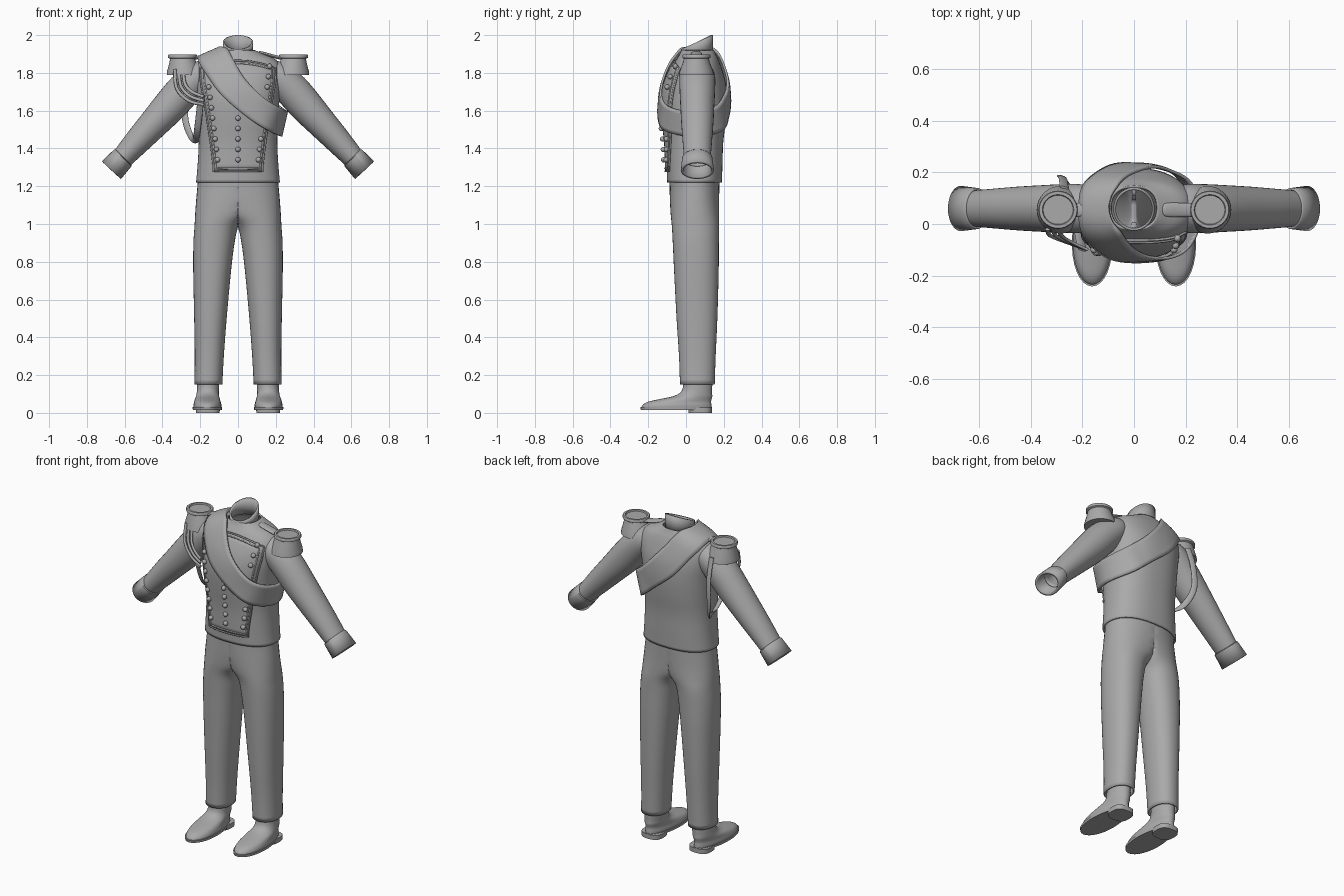
import bpy, bmesh, math
from mathutils import Vector
from mathutils.bvhtree import BVHTree

if "Cube" in bpy.data.objects:
    bpy.data.objects.remove(bpy.data.objects["Cube"])

cloth = bpy.data.materials.new("plain grey")
cloth.use_nodes = True
grey = (0.4, 0.4, 0.4, 1)
cloth.diffuse_color = grey
cloth.node_tree.nodes["Principled BSDF"].inputs["Base Color"].default_value = grey

UP = Vector((0, 0, 1))
BACK = Vector((0, 1, 0))


def finish(name, bm, thickness=0, angle=40, offset=-1):
    """Turn a bmesh into a smooth shaded object, optionally with thickness."""
    bmesh.ops.recalc_face_normals(bm, faces=bm.faces)
    mesh = bpy.data.meshes.new(name)
    bm.to_mesh(mesh)
    bm.free()
    obj = bpy.data.objects.new(name, mesh)
    bpy.context.collection.objects.link(obj)
    mesh.materials.append(cloth)
    bpy.ops.object.select_all(action='DESELECT')
    obj.select_set(True)
    bpy.context.view_layer.objects.active = obj
    bpy.ops.object.shade_smooth_by_angle(angle=math.radians(angle))
    if thickness:
        solid = obj.modifiers.new("thickness", 'SOLIDIFY')
        solid.thickness = thickness
        solid.offset = offset
    return obj


def spline(rows, steps, closed=False):
    """Smooth curve through rows of any number of components."""
    n = len(rows)
    pick = lambda i: rows[i % n] if closed else rows[max(0, min(n - 1, i))]
    out = []
    for i in range(n if closed else n - 1):
        for s in range(steps):
            t = s / steps
            out.append([b + t / 2 * (c - a + t * (2*a - 5*b + 4*c - d + t * (3*b - a - 3*c + d)))
                        for a, b, c, d in zip(pick(i - 1), pick(i), pick(i + 1), pick(i + 2))])
    return out if closed else out + [list(rows[-1])]


def skin(bm, rings, closed=False, wrap=True):
    """Bridge equal length rings of points with quads."""
    verts = [[bm.verts.new(p) for p in ring] for ring in rings]
    n = len(rings[0])
    for i in range(len(rings) if closed else len(rings) - 1):
        a, b = verts[i], verts[(i + 1) % len(rings)]
        for j in range(n if wrap else n - 1):
            k = (j + 1) % n
            bm.faces.new((a[j], a[k], b[k], b[j]))
    return verts


def sweep(name, rows, ref=BACK, axis=None, sides=32, steps=4, power=1.0, caps=False,
          closed=False, thickness=0, taper=0, mirror=False, clamp=False, angle=40):
    """Loft ellipses along rows of (x, y, z, width radius, depth radius)."""
    rows = spline(rows, steps, closed) if steps > 1 else rows
    pts = [Vector(r[:3]) for r in rows]
    n, rings = len(pts), []
    for i, r in enumerate(rows):
        if closed:
            t = pts[(i + 1) % n] - pts[i - 1]
        else:
            t = pts[min(i + 1, n - 1)] - pts[max(i - 1, 0)]
        t = axis or t.normalized()
        v = (ref - t * ref.dot(t)).normalized()
        u = v.cross(t)
        ring = []
        for j in range(sides):
            c, s = math.cos(math.tau * j / sides), math.sin(math.tau * j / sides)
            c = math.copysign(abs(c) ** power, c) * (1 - taper * s)
            s = math.copysign(abs(s) ** power, s)
            p = pts[i] + u * c * r[3] + v * s * r[4]
            if clamp:
                p.x = max(p.x, 0)
            ring.append(p)
        rings.append(ring)
    bm = bmesh.new()
    verts = skin(bm, rings, closed)
    if caps:
        bm.faces.new(verts[0])
        bm.faces.new(verts[-1])
    if clamp:
        inner = [f for f in bm.faces if all(v.co.x < 1e-5 for v in f.verts)]
        bmesh.ops.delete(bm, geom=inner, context='FACES')
    obj = finish(name, bm, thickness, angle)
    if mirror:
        m = obj.modifiers.new("mirror", 'MIRROR')
        m.use_clip = True
    return obj


# Coat body
coat = sweep("coat_body", [
    (0, .045, 1.22, .222, .145), (0, .045, 1.31, .214, .148), (0, .045, 1.43, .208, .152),
    (0, .045, 1.55, .212, .166), (0, .045, 1.66, .22, .172), (0, .05, 1.75, .232, .16),
    (0, .055, 1.82, .235, .135), (0, .06, 1.87, .2, .112), (0, .062, 1.90, .135, .095),
    (0, .062, 1.92, .09, .086)], axis=UP, sides=64, power=.85, thickness=.01)
body = BVHTree.FromPolygons([v.co for v in coat.data.vertices],
                            [p.vertices[:] for p in coat.data.polygons])


def on_front(x, z, lift=0):
    """Point on the front of the coat."""
    hit, normal, _, _ = body.ray_cast(Vector((x, -2, z)), BACK)
    return hit - BACK * lift


def outside(p, gap):
    """Push a point clear of the coat."""
    p = Vector(p)
    near, normal, _, _ = body.find_nearest(p)
    if normal.dot(near - Vector((0, .05, near.z - .05))) < 0:
        normal = -normal
    return near + normal * gap if (p - near).dot(normal) < gap else p


# Standing collar with a slanted rim
bm = bmesh.new()
collar = []
for h in (0, .5, 1):
    ring = []
    for j in range(40):
        c, s = math.cos(math.tau * j / 40), math.sin(math.tau * j / 40)
        top = 1.963 + .037 * s
        ring.append((.08 * c, .058 + .084 * s, 1.90 + (top - 1.90) * h))
    collar.append(ring)
skin(bm, collar)
finish("collar", bm, .01)

# Sleeves and cuffs
sweep("sleeve", [(.17, .06, 1.80, .07, .085), (.215, .06, 1.775, .085, .095), (.285, .06, 1.71, .092, .094),
                 (.36, .06, 1.625, .09, .09), (.445, .06, 1.532, .08, .085), (.53, .06, 1.44, .07, .078),
                 (.62, .06, 1.34, .057, .07)], thickness=.008, mirror=True)
sweep("cuff", [(.607, .06, 1.353, .06, .075), (.61, .06, 1.35, .064, .08),
               (.67, .06, 1.285, .069, .088)], steps=1, thickness=.014, mirror=True)

# Trousers
sweep("trousers", [(0, .045, 1.25, .212, .132), (0, .045, 1.2, .215, .132), (.035, .045, 1.12, .187, .13),
                   (.075, .047, 1.05, .152, .128), (.112, .05, .99, .118, .125), (.127, .052, .9, .109, .122),
                   (.137, .055, .75, .1, .118), (.146, .058, .5, .086, .108), (.152, .06, .3, .077, .097),
                   (.157, .06, .15, .074, .092)],
      axis=UP, thickness=.008, mirror=True, clamp=True, sides=40, power=.9)

# Shoes: upper, sole and heel
sweep("shoe_upper", [(.162, -.05, .025, .073, .185), (.162, -.048, .04, .074, .183), (.162, -.035, .058, .07, .168),
                     (.162, -.005, .072, .066, .14), (.161, .035, .088, .061, .104), (.16, .055, .11, .058, .083),
                     (.158, .062, .145, .058, .077), (.158, .062, .2, .058, .077)],
      axis=UP, taper=.12, mirror=True, caps=True)
sweep("shoe_sole", [(.162, -.052, .016, .077, .187), (.162, -.052, .03, .078, .19)],
      axis=UP, taper=.12, mirror=True, caps=True, steps=1)
sweep("shoe_heel", [(.16, .075, 0, .063, .062), (.16, .075, .028, .064, .063)],
      axis=UP, power=.7, mirror=True, caps=True, steps=1)

# Epaulettes: flared skirt, rimmed dish and shoulder strap
sweep("epaulette", [(.285, .055, 1.79, .092, .092), (.287, .055, 1.81, .088, .088), (.292, .055, 1.86, .07, .07),
                    (.294, .055, 1.875, .066, .066), (.294, .055, 1.88, .076, .074), (.294, .055, 1.893, .076, .074),
                    (.294, .055, 1.897, .073, .071), (.294, .055, 1.897, .061, .059), (.294, .055, 1.89, .058, .056)],
      axis=UP, steps=1, caps=True, mirror=True)
sweep("shoulder_strap", [(.11, .055, 1.908, .006, .01), (.125, .055, 1.905, .009, .026),
                         (.2, .055, 1.885, .009, .027), (.27, .055, 1.87, .009, .027)],
      caps=True, mirror=True, sides=20)

# Buttoned front panel with piping
def panel_half(z):
    return .13 + .08 * (max(0, z - 1.3) / .52) ** 1.2


def panel_top(x):
    return 1.865 - .045 * (abs(x) / .21) ** 2


def panel_point(u, v, lift):
    z = 1.28 + (panel_top(.2 * u) - 1.28) * v
    return on_front(min(panel_half(z), .2) * u, z, lift)


span = [i / 16 for i in range(17)]
bm = bmesh.new()
skin(bm, [[panel_point(2 * a - 1, b, .006) for a in span] for b in span], wrap=False)
finish("front_panel", bm, .006, offset=0)
for name, shrink in (("outer_piping", 1), ("inner_piping", .9)):
    low = (1 - shrink) / 4
    edge = [(-shrink, low + (1 - 2 * low) * t) for t in span]
    edge += [((2 * t - 1) * shrink, 1 - low) for t in span[1:]]
    edge += [(shrink, 1 - low - (1 - 2 * low) * t) for t in span[1:]]
    edge += [((1 - 2 * t) * shrink, low) for t in span[1:-1]]
    sweep(name, [(*panel_point(u, v, .008), .005, .005) for u, v in edge],
          ref=Vector((.01, 1, .02)), sides=8, steps=1, closed=True, angle=80)

# Three columns of buttons, left out beneath the sash
bm = bmesh.new()
for k in range(10):
    z = 1.34 + .055 * k
    for side in (-1, 0, 1):
        x = side * (.108 + .06 * k / 9)
        across = z - (1.71 - .95 * x)
        if abs(across) < .13 or across > 0 and x < -.05:
            continue
        ball = bmesh.ops.create_uvsphere(bm, u_segments=14, v_segments=8, radius=.014)
        bmesh.ops.translate(bm, verts=ball["verts"], vec=on_front(x, z, .015))
finish("buttons", bm, angle=80)

# Sash from the right shoulder to the left side
upper = [(-.06, .05, 1.95), (-.03, -.06, 1.89), (.04, -.12, 1.77), (.14, -.13, 1.67), (.22, -.08, 1.62),
         (.26, .04, 1.60), (.22, .16, 1.63), (.12, .21, 1.71), (.02, .2, 1.82), (-.05, .14, 1.91)]
lower = [(-.215, .05, 1.875), (-.17, -.07, 1.79), (-.09, -.135, 1.68), (.05, -.145, 1.56), (.16, -.11, 1.49),
         (.228, .04, 1.46), (.16, .19, 1.49), (.05, .225, 1.58), (-.08, .23, 1.69), (-.17, .17, 1.81)]
bm = bmesh.new()
bands = []
for a, b in zip(spline(upper, 8, True), spline(lower, 8, True)):
    bands.append([outside(Vector(a).lerp(Vector(b), t / 6), .016) for t in range(7)])
skin(bm, bands, closed=True, wrap=False)
bmesh.ops.smooth_vert(bm, verts=bm.verts, factor=.5, use_axis_x=True, use_axis_y=True, use_axis_z=True)
finish("sash", bm, .012, offset=0)

# Cords hanging from the right shoulder
for k in range(3):
    d = .022 * k
    sweep("front_cord", [(-.335 + d, -.02, 1.82, .009, .006), (-.325 + d, -.045, 1.72 + d / 2, .009, .006),
                         (-.265 + d / 2, -.07, 1.655 + d, .009, .006), (-.18, -.1, 1.63 + d, .009, .006)],
          sides=10, caps=True, angle=80)
sweep("under_arm_loop", [(-.27, .14, 1.82, .018, .006), (-.275, .175, 1.7, .018, .006), (-.28, .18, 1.56, .018, .006),
                         (-.25, .14, 1.465, .018, .006), (-.225, .06, 1.445, .018, .006),
                         (-.215, -.03, 1.5, .018, .006), (-.2, -.1, 1.63, .018, .006)],
      ref=Vector((.3, 1, .3)), sides=12, steps=6, caps=True, angle=80)
